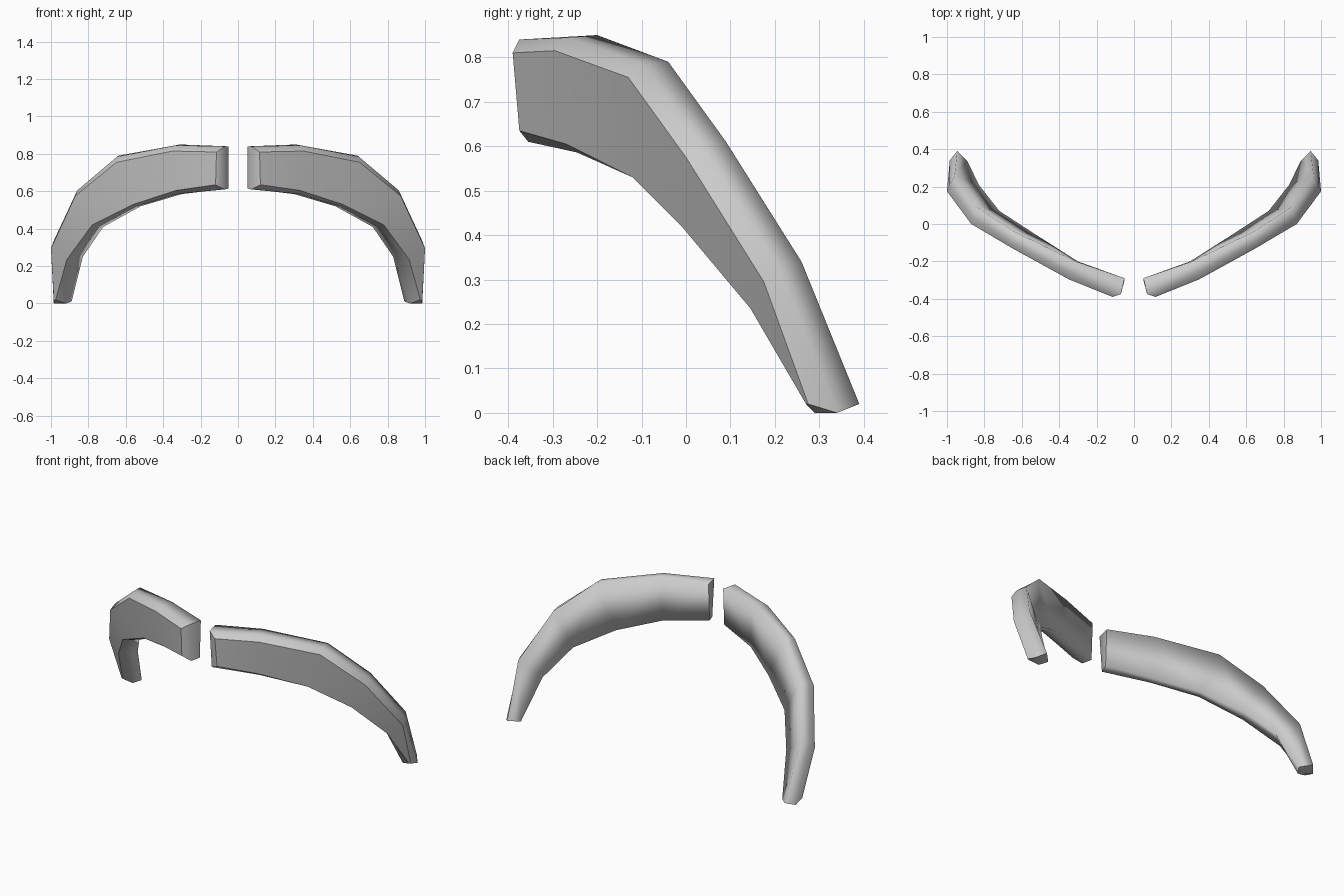
import bpy
import bmesh
from mathutils import Vector

cube = bpy.data.objects.get("Cube")
if cube:
    bpy.data.objects.remove(cube, do_unlink=True)

# One plain grey material
grey = bpy.data.materials.new("plain_grey")
grey.use_nodes = True
colour = (0.6, 0.6, 0.6, 1)
grey.diffuse_color = colour
grey.node_tree.nodes["Principled BSDF"].inputs["Base Color"].default_value = colour

# Four guide rails, running from the centre gap out and down to the tip
front_top = [(.115, -.39, .81), (.35, -.295, .815), (.65, -.13, .755),
             (.87, 0, .575), (1, .175, .295), (.985, .275, .02)]
back_top = [(.05, -.29, .84), (.31, -.2, .85), (.64, -.04, .79),
            (.84, .09, .61), (.96, .26, .34), (.945, .39, .02)]
front_low = [(.12, -.375, .635), (.33, -.27, .605), (.56, -.12, .53),
             (.78, -.01, .42), (.915, .145, .235), (.975, .27, .02)]
back_low = [(.05, -.3, .615), (.3, -.2, .585), (.52, -.06, .52),
            (.72, .07, .41), (.83, .21, .25), (.89, .335, .01)]


def rounding_rail(front, back, across, rise):
    """Rail between a front and a back rail that rounds the rim."""
    rail = []
    for f, b in zip(front, back):
        f, b = Vector(f), Vector(b)
        point = f.lerp(b, across)
        point.z = f.z + (b.z - f.z) * rise
        rail.append(point)
    return rail


mid_top = rounding_rail(front_top, back_top, .35, .85)
mid_low = rounding_rail(front_low, back_low, .35, .95)
# Blunt corners at the gap and at the tip
mid_top[0] = Vector((.07, -.375, .84))
mid_low[0] = Vector((.07, -.355, .61))
mid_top[-1] = Vector((.985, .34, 0))
mid_low[-1] = Vector((.92, .29, 0))


def build_arch(name, side):
    """Skin the rails into a closed arch on one side."""
    bm = bmesh.new()
    rails = [front_top, mid_top, back_top, back_low, mid_low, front_low]
    grid = [[bm.verts.new((p[0] * side, p[1], p[2])) for p in rail] for rail in rails]
    count = len(rails)
    stations = len(front_top)
    front_faces = []
    for r in range(count):
        a, b = grid[r], grid[(r + 1) % count]
        for s in range(stations - 1):
            face = bm.faces.new((a[s], a[s + 1], b[s + 1], b[s]))
            if r == count - 1:
                front_faces.append(face)
    # End caps: a slanted front part and a flat back part
    cap_faces = []
    for s in (0, stations - 1):
        ft, mt, bt, bl, ml, fl = [rail[s] for rail in grid]
        cap_faces.append(bm.faces.new((ft, mt, ml, fl)))
        cap_faces.append(bm.faces.new((mt, bt, bl, ml)))
    bmesh.ops.recalc_face_normals(bm, faces=bm.faces)

    # Smooth skin with a crisp outline around the front panel and the caps
    for face in bm.faces:
        face.smooth = True
    for edge in bm.edges:
        for group in (front_faces, cap_faces):
            if sum(face in group for face in edge.link_faces) == 1:
                edge.smooth = False
    mesh = bpy.data.meshes.new(name)
    bm.to_mesh(mesh)
    bm.free()
    mesh.materials.append(grey)
    obj = bpy.data.objects.new(name, mesh)
    bpy.context.collection.objects.link(obj)


build_arch("left_arch", 1)
build_arch("right_arch", -1)
